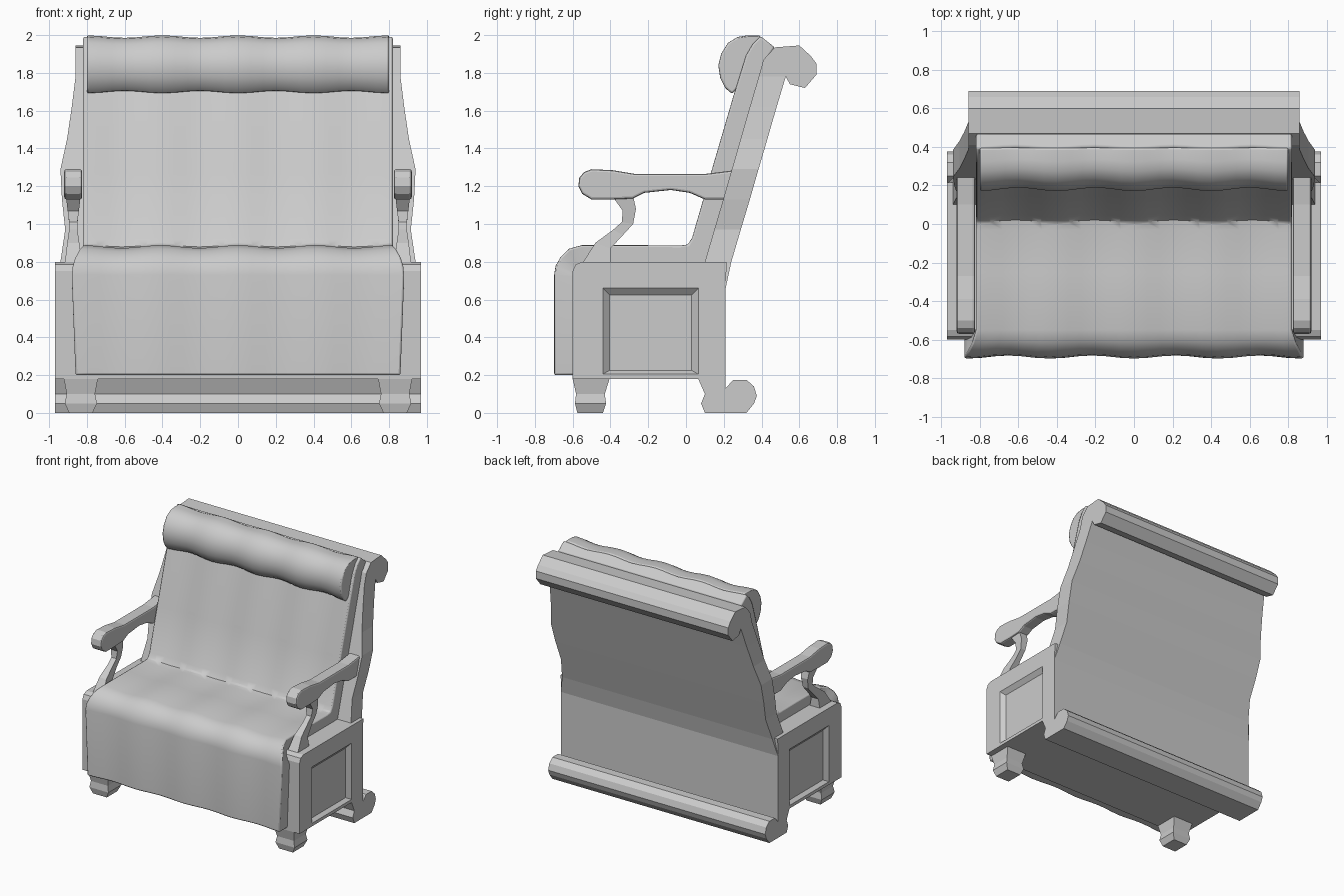
import bpy, bmesh, math


def finish(name, bm, bevel=0.0, smooth=None):
    bmesh.ops.recalc_face_normals(bm, faces=bm.faces)
    me = bpy.data.meshes.new(name)
    bm.to_mesh(me)
    bm.free()
    ob = bpy.data.objects.new(name, me)
    bpy.context.collection.objects.link(ob)
    if bevel:
        m = ob.modifiers.new("soft_edges", 'BEVEL')
        m.width, m.segments = bevel, 2
        m.limit_method, m.angle_limit = 'ANGLE', math.radians(50)
    if smooth:
        bpy.ops.object.select_all(action='DESELECT')
        ob.select_set(True)
        bpy.context.view_layer.objects.active = ob
        bpy.ops.object.shade_smooth_by_angle(angle=math.radians(smooth))
    return ob


def prism(name, profile, x0, x1, bevel=0.0):
    """Extrude a (y, z) outline between two x positions."""
    bm = bmesh.new()
    a = [bm.verts.new((x0, y, z)) for y, z in profile]
    b = [bm.verts.new((x1, y, z)) for y, z in profile]
    bm.faces.new(a)
    bm.faces.new(b)
    for i in range(len(a)):
        j = (i + 1) % len(a)
        bm.faces.new((a[i], a[j], b[j], b[i]))
    return finish(name, bm, bevel)


def slab(name, rows, cx=0.0, cols=1, wave=0.0, bevel=0.0, smooth=None):
    """Loft through rows (outer y, z, inner y, z, half width); optional ripple across x."""
    bm = bmesh.new()
    grid = []
    for y1, z1, y2, z2, w in rows:
        d = math.hypot(y1 - y2, z1 - z2)
        dy, dz = (y1 - y2) / d, (z1 - z2) / d
        row = []
        for i in range(cols + 1):
            t = -1 + 2 * i / cols
            k = wave * math.cos(5 * math.pi / 2.5 * 2 * t) if wave else 0
            row.append((bm.verts.new((cx + t * w, y1 + dy * k, z1 + dz * k)),
                        bm.verts.new((cx + t * w, y2, z2))))
        grid.append(row)
    for p, q in zip(grid, grid[1:]):
        for i in range(cols):
            for s in (0, 1):
                bm.faces.new((p[i][s], p[i + 1][s], q[i + 1][s], q[i][s]))
        for e in (0, -1):
            bm.faces.new((p[e][0], p[e][1], q[e][1], q[e][0]))
    for r in (grid[0], grid[-1]):
        for i in range(cols):
            bm.faces.new((r[i][0], r[i + 1][0], r[i + 1][1], r[i][1]))
    return finish(name, bm, bevel, smooth)


# Base box with recessed side panels
base = prism("base", [(-0.60, 0.18), (-0.60, 0.75), (-0.585, 0.785), (-0.55, 0.80),
                      (0.215, 0.80), (0.21, 0.66), (0.21, 0.18)], -0.97, 0.97)
for s in (-1, 1):
    bm = bmesh.new()
    rings = []
    for x, g in ((1.00, -0.035), (0.94, 0.035)):
        rings.append([bm.verts.new((s * x, y, z)) for y, z in (
            (-0.44 + g, 0.19 + g), (0.065 - g, 0.19 + g), (0.065 - g, 0.66 - g), (-0.44 + g, 0.66 - g))])
    # keep the cutter's lower lip inside the box
    for v in rings[0]:
        v.co.z = max(v.co.z, 0.185)
    for r in rings:
        bm.faces.new(r)
    for i in range(4):
        j = (i + 1) % 4
        bm.faces.new((rings[0][i], rings[0][j], rings[1][j], rings[1][i]))
    cutter = finish("panel_cutter", bm)
    cutter.hide_render = True
    m = base.modifiers.new("panel", 'BOOLEAN')
    m.operation, m.object, m.solver = 'DIFFERENCE', cutter, 'EXACT'
    bpy.context.view_layer.objects.active = base
    bpy.ops.object.modifier_apply(modifier=m.name)
    bpy.data.objects.remove(cutter)

# Shaped back frame and its rolled top rail
slab("back_frame", [
    (0.06, 0.66, 0.21, 0.66, 0.97), (0.10, 0.80, 0.24, 0.80, 0.94),
    (0.15, 0.97, 0.29, 0.97, 0.915), (0.197, 1.13, 0.338, 1.13, 0.932),
    (0.243, 1.29, 0.384, 1.29, 0.94), (0.289, 1.45, 0.431, 1.45, 0.905),
    (0.338, 1.62, 0.48, 1.62, 0.88), (0.385, 1.78, 0.528, 1.78, 0.86)])
prism("top_rail", [(0.385, 1.78), (0.41, 1.87), (0.47, 1.935), (0.60, 1.945), (0.66, 1.89),
                   (0.69, 1.85), (0.69, 1.79), (0.63, 1.72), (0.55, 1.74), (0.528, 1.78)],
      -0.86, 0.86)

# Scrolled rear foot rail
prism("rear_foot_rail", [(0.065, 0.18), (0.10, 0.10), (0.08, 0.05), (0.10, 0.0), (0.32, 0.0),
                         (0.36, 0.05), (0.375, 0.09), (0.36, 0.14), (0.32, 0.175),
                         (0.25, 0.175), (0.21, 0.13), (0.21, 0.18)], -0.97, 0.97)

# Continuous seat and back upholstery
slab("seat_and_back_cushion", [
    (-0.69, 0.20, -0.59, 0.20, 0.86), (-0.69, 0.73, -0.59, 0.72, 0.88),
    (-0.683, 0.775, -0.585, 0.73, 0.875), (-0.658, 0.82, -0.58, 0.74, 0.862),
    (-0.615, 0.862, -0.565, 0.755, 0.84), (-0.55, 0.88, -0.54, 0.77, 0.82),
    (-0.25, 0.88, -0.25, 0.77, 0.82), (-0.03, 0.878, 0.0, 0.77, 0.82),
    (0.015, 0.885, 0.11, 0.78, 0.82), (0.04, 0.925, 0.15, 0.90, 0.82),
    (0.14, 1.27, 0.25, 1.24, 0.82), (0.26, 1.68, 0.37, 1.65, 0.82),
    (0.325, 1.89, 0.42, 1.85, 0.82), (0.36, 1.95, 0.44, 1.89, 0.82),
    (0.40, 1.99, 0.47, 1.935, 0.82)], cols=24, wave=0.008, bevel=0.01, smooth=40)

# Head roll
slab("head_roll", [
    (0.25, 1.695, 0.28, 1.725, 0.80), (0.215, 1.725, 0.29, 1.77, 0.80),
    (0.19, 1.775, 0.30, 1.80, 0.80), (0.18, 1.84, 0.31, 1.84, 0.80),
    (0.195, 1.90, 0.33, 1.88, 0.80), (0.23, 1.955, 0.345, 1.91, 0.80),
    (0.28, 1.985, 0.36, 1.93, 0.80), (0.33, 1.992, 0.37, 1.95, 0.80),
    (0.395, 1.99, 0.40, 1.96, 0.80)], cols=24, wave=0.009, bevel=0.01, smooth=40)

# Arms, arm posts and front feet, mirrored left and right
ARM = [(-0.50, 1.29), (-0.39, 1.285), (-0.27, 1.265), (0.10, 1.265), (0.26, 1.285),
       (0.22, 1.13), (0.10, 1.13), (0.02, 1.165), (-0.08, 1.18), (-0.22, 1.165),
       (-0.28, 1.135), (-0.385, 1.13), (-0.50, 1.13), (-0.55, 1.16), (-0.57, 1.20),
       (-0.565, 1.245), (-0.54, 1.275)]
for s, side in ((-1, "left"), (1, "right")):
    prism(side + "_arm", ARM, s * 0.825, s * 0.92, bevel=0.012)
    slab(side + "_arm_post", [
        (-0.55, 0.79, -0.40, 0.79, 0.045), (-0.48, 0.90, -0.40, 0.87, 0.032),
        (-0.385, 0.97, -0.335, 0.94, 0.022), (-0.34, 1.01, -0.28, 1.0, 0.022),
        (-0.335, 1.07, -0.265, 1.08, 0.03), (-0.385, 1.14, -0.28, 1.15, 0.038)], cx=s * 0.872)
    slab(side + "_front_foot", [
        (-0.60, 0.18, -0.405, 0.18, 0.09), (-0.582, 0.10, -0.43, 0.10, 0.075),
        (-0.588, 0.05, -0.423, 0.05, 0.085), (-0.575, 0.0, -0.44, 0.0, 0.062)], cx=s * 0.832)
